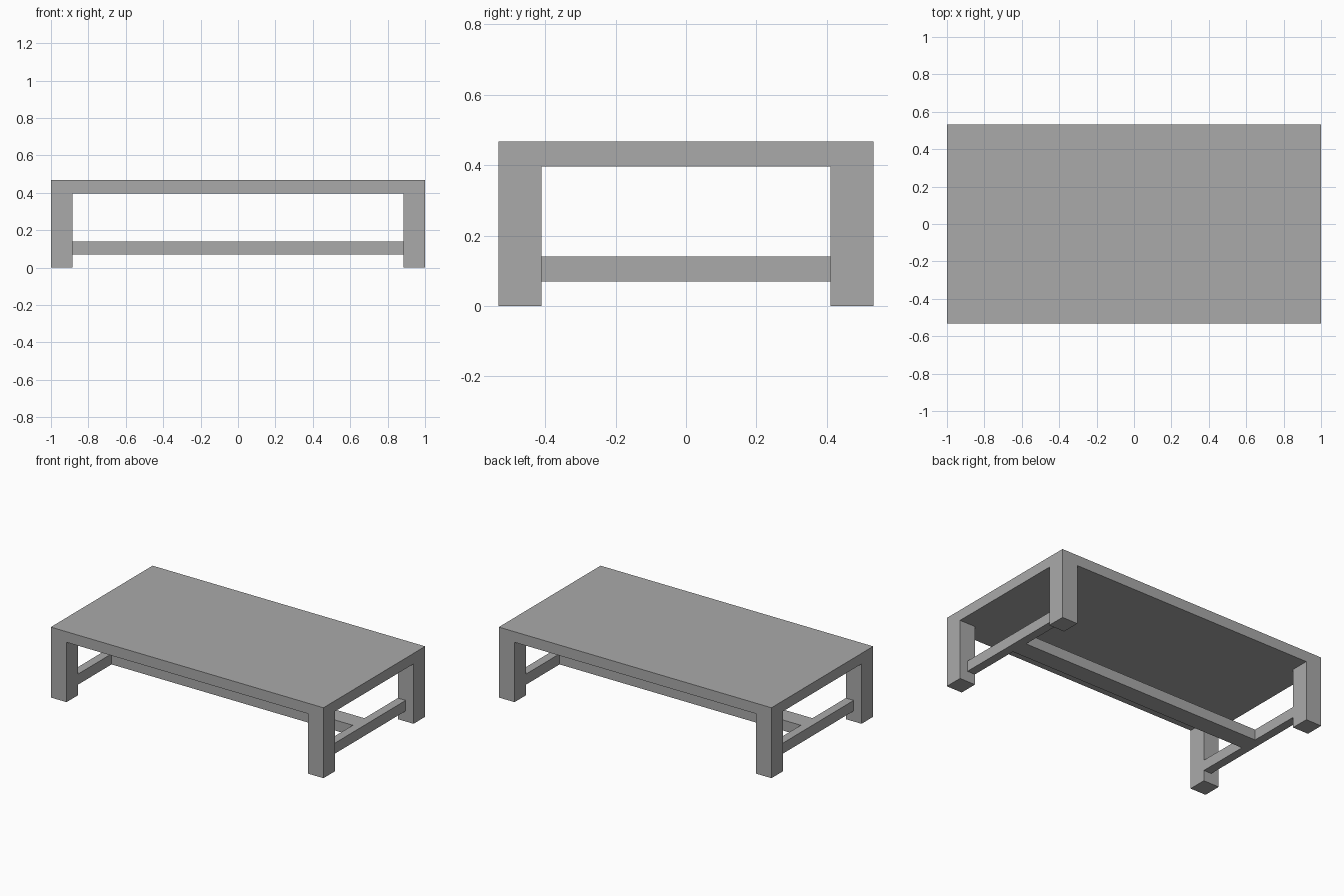
import bpy

old = bpy.data.objects.get("Cube")
if old:
    bpy.data.objects.remove(old, do_unlink=True)

# Single flat colour
grey = bpy.data.materials.new("plain grey")
grey.use_nodes = True
colour = (0.4, 0.4, 0.4, 1)
grey.diffuse_color = colour
grey.node_tree.nodes["Principled BSDF"].inputs["Base Color"].default_value = colour

# Overall half sizes, heights and part widths
HALF_X, HALF_Y, HEIGHT = 1.0, 0.533, 0.467
TOP_THICK = 0.07
LEG_X, LEG_Y = 0.115, 0.122
RAIL_LOW, RAIL_HIGH = 0.07, 0.14
RAIL_WIDTH = LEG_X / 2
INNER_X, INNER_Y = HALF_X - LEG_X, HALF_Y - LEG_Y


def box(name, low, high):
    """Box spanning two opposite corners."""
    centre = [(a + b) / 2 for a, b in zip(low, high)]
    bpy.ops.mesh.primitive_cube_add(size=1, location=centre)
    part = bpy.context.object
    part.name = name
    part.scale = [b - a for a, b in zip(low, high)]
    bpy.ops.object.transform_apply(location=False, rotation=False, scale=True)
    part.data.materials.append(grey)
    return part


def mirror(part, x=False, y=False):
    """Copy a part across the centre of the table."""
    bpy.ops.object.transform_apply(location=True, rotation=False, scale=False)
    mod = part.modifiers.new("Mirror", "MIRROR")
    mod.use_axis = (x, y, False)


# Solid table top
under = HEIGHT - TOP_THICK
box("table_top", (-HALF_X, -HALF_Y, under), (HALF_X, HALF_Y, HEIGHT))

# Four corner legs, flush with the top's edges
legs = box("legs", (INNER_X, INNER_Y, 0), (HALF_X, HALF_Y, under))
mirror(legs, x=True, y=True)

# End rails, flush with the inner faces of the legs
rails = box("end_rails", (INNER_X, -INNER_Y, RAIL_LOW),
            (INNER_X + RAIL_WIDTH, INNER_Y, RAIL_HIGH))
mirror(rails, x=True)

# Long centre stretcher joining the end rails
box("centre_stretcher", (-INNER_X, -LEG_Y / 2, RAIL_LOW),
    (INNER_X, LEG_Y / 2, RAIL_HIGH))
